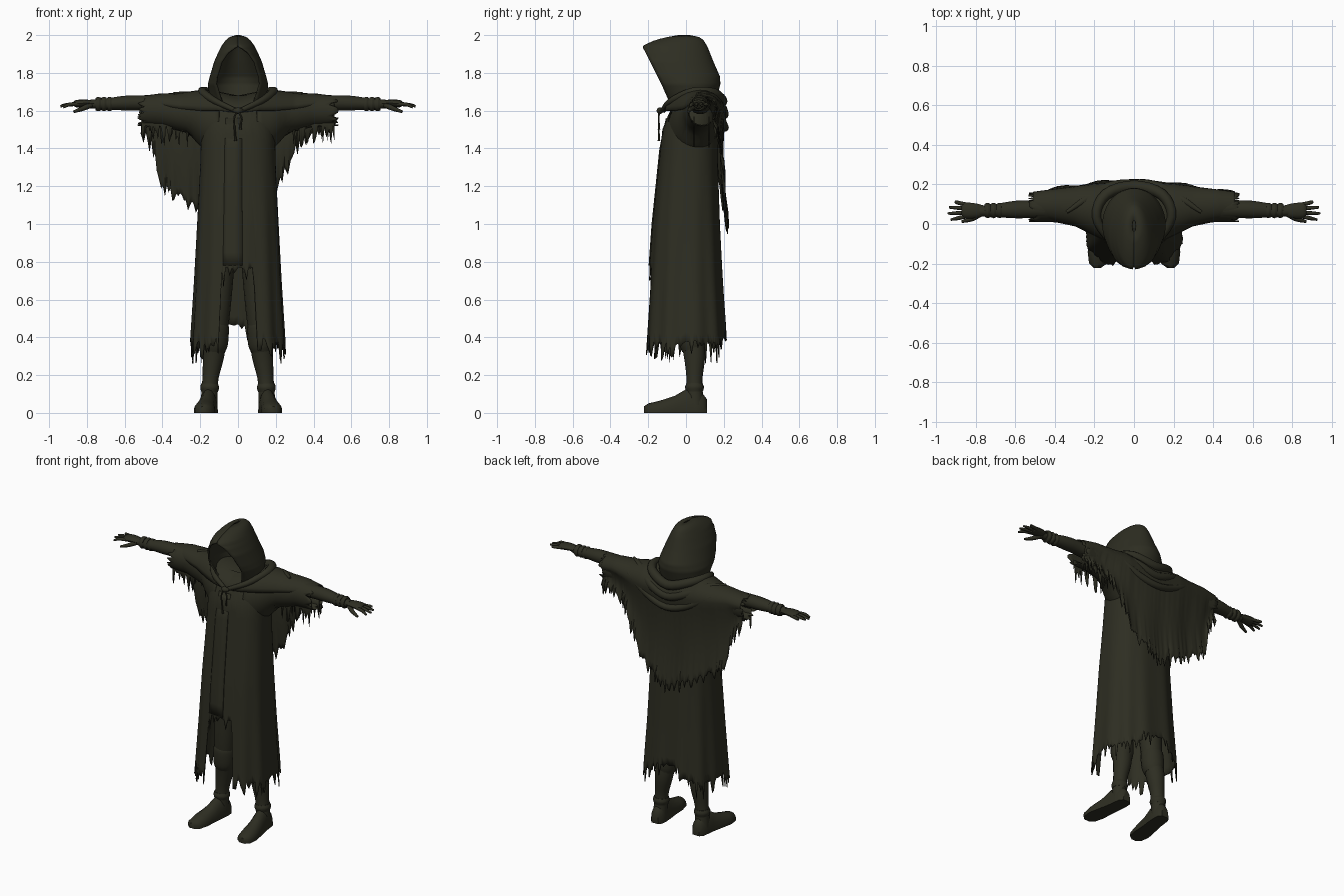
import bpy, bmesh, math, random
from mathutils import Vector

random.seed(4)
if "Cube" in bpy.data.objects:
    bpy.data.objects.remove(bpy.data.objects["Cube"])

cloth = bpy.data.materials.new("dark_olive_cloth")
COLOUR = (0.027, 0.027, 0.016, 1)
cloth.use_nodes = True
cloth.diffuse_color = COLOUR
bsdf = cloth.node_tree.nodes["Principled BSDF"]
bsdf.inputs["Base Color"].default_value = COLOUR
bsdf.inputs["Roughness"].default_value = 0.9


def interp(table, t):
    """Linear lookup in rows of (key, value, value...) with ascending keys."""
    if t <= table[0][0]:
        return table[0][1:]
    for a, b in zip(table, table[1:]):
        if t <= b[0]:
            k = (t - a[0]) / (b[0] - a[0])
            return [p + (q - p) * k for p, q in zip(a[1:], b[1:])]
    return table[-1][1:]


def loft(name, rings, closed=True, caps=False, thick=0.0, angle=50):
    """Skin a list of equal-length point rows."""
    bm = bmesh.new()
    rows = [[bm.verts.new(p) for p in ring] for ring in rings]
    n = len(rows[0])
    for a, b in zip(rows, rows[1:]):
        for i in range(n if closed else n - 1):
            j = (i + 1) % n
            bm.faces.new((a[i], a[j], b[j], b[i]))
    if caps:
        bm.faces.new(rows[0])
        bm.faces.new(rows[-1])
    bmesh.ops.recalc_face_normals(bm, faces=bm.faces)
    me = bpy.data.meshes.new(name)
    bm.to_mesh(me)
    bm.free()
    me.materials.append(cloth)
    ob = bpy.data.objects.new(name, me)
    bpy.context.collection.objects.link(ob)
    if thick:
        mod = ob.modifiers.new("thickness", "SOLIDIFY")
        mod.thickness = thick
    bpy.ops.object.select_all(action="DESELECT")
    ob.select_set(True)
    bpy.context.view_layer.objects.active = ob
    bpy.ops.object.shade_smooth_by_angle(angle=math.radians(angle))
    return ob


def tube(name, pts, sides=10, steps=4, flat=1.0):
    """Round limb or cord through (x, y, z, radius) points, smoothed."""
    p = [Vector(q) for q in pts]
    p = [2 * p[0] - p[1]] + p + [2 * p[-1] - p[-2]]
    path = []
    for a, b, c, d in zip(p, p[1:], p[2:], p[3:]):
        for k in range(steps):
            t = k / steps
            path.append(0.5 * (2 * b + (c - a) * t + (2 * a - 5 * b + 4 * c - d) * t * t
                               + (3 * b - a - 3 * c + d) * t ** 3))
    path.append(p[-2])
    rings = []
    for i, q in enumerate(path):
        d = (path[min(i + 1, len(path) - 1)] - path[max(i - 1, 0)]).to_3d().normalized()
        up = Vector((0, 1, 0)) if abs(d.z) > 0.8 else Vector((0, 0, 1))
        u = d.cross(up).normalized()
        v = u.cross(d)
        ring = []
        for k in range(sides):
            a = math.tau * k / sides
            ring.append(q.to_3d() + q.w * (u * math.cos(a) + v * flat * math.sin(a)))
        rings.append(ring)
    return loft(name, rings, caps=True)


def tear(amount):
    """Random depth of one torn thread: mostly shallow, now and then deep."""
    return amount * (0.25 - random.random() ** 2.5)


def power(v, e):
    return math.copysign(abs(v) ** e, v)


# Robe: height, half width, front, back
ROBE = [(0.25, 0.255, -0.23, 0.22), (0.4, 0.248, -0.215, 0.215), (0.7, 0.23, -0.195, 0.195),
        (1.0, 0.215, -0.175, 0.18), (1.3, 0.2, -0.145, 0.17), (1.5, 0.195, -0.125, 0.17),
        (1.6, 0.18, -0.085, 0.16), (1.68, 0.1, -0.03, 0.12)]


def robe_point(a, z):
    w, f, b = interp(ROBE, z)
    ripple = 1 + 0.022 * math.sin(11 * a + 1) * max(0, 1.4 - z)
    x = w * power(math.sin(a), 0.8) * ripple
    y = (f + b) / 2 - (b - f) / 2 * power(math.cos(a), 0.8) * ripple
    return Vector((x, y, z))


N = 144
columns = []
for i in range(N):
    a = math.tau * i / N
    p = robe_point(a, 0.5)
    hem = 0.4 - 0.05 * min(1, abs(p.x) / 0.2) + tear(0.12)
    if abs(p.x) < 0.1:
        hem = 0.74 + tear(0.12) if p.y < 0 else 0.45 + tear(0.1)
    columns.append([robe_point(a, 1.68 + (hem - 1.68) * r / 26) for r in range(27)])
loft("robe", [list(r) for r in zip(*columns)], thick=0.006)

# Overlapping front edge of the robe
edge = [[robe_point(a, z) + Vector((0, -0.006, 0)) for a in (-0.28, -0.18, -0.05, 0.06)]
        for z in (1.56, 1.4, 1.2, 1.0, 0.85, 0.78)]
loft("robe_front_overlap", edge, closed=False, thick=0.006)

# Hood: height, front, back, half width, half sweep in degrees
HOOD = [(1.6, -0.06, 0.14, 0.13, 150), (1.66, -0.095, 0.16, 0.15, 142),
        (1.74, -0.13, 0.182, 0.16, 132), (1.78, -0.15, 0.18, 0.15, 130),
        (1.86, -0.19, 0.145, 0.126, 134), (1.91, -0.215, 0.125, 0.104, 148),
        (1.935, -0.23, 0.115, 0.091, 172), (1.945, -0.228, 0.11, 0.086, 179.5),
        (1.975, -0.16, 0.092, 0.064, 179.5), (1.992, -0.09, 0.065, 0.042, 179.5),
        (2.0, -0.04, 0.02, 0.01, 179.5)]
rings = []
for k in range(41):
    z = 1.6 + 0.01 * k
    f, b, w, sweep = interp(HOOD, z)
    end = math.cos(math.radians(sweep))
    ring = []
    for i in range(37):
        a = math.radians(sweep) * (i / 18 - 1)
        ring.append((w * math.sin(a), f + (b - f) * (math.cos(a) - end) / (1 - end), z))
    rings.append(ring)
loft("hood", rings, closed=False, thick=0.01, angle=60)

# Cape over the shoulders, hanging behind with a torn, lopsided hem
SHOULDER = [(0, -0.12, 1.59, 1.68, 0.212), (0.1, -0.11, 1.6, 1.7, 0.21),
            (0.2, -0.06, 1.6, 1.71, 0.205), (0.3, -0.01, 1.61, 1.695, 0.19),
            (0.42, 0.02, 1.63, 1.69, 0.175), (0.53, 0.03, 1.62, 1.675, 0.16)]
HEM = [(-0.51, 1.5), (-0.45, 1.4), (-0.4, 1.2), (-0.2, 1.07), (0, 0.99),
       (0.19, 1.13), (0.25, 1.3), (0.34, 1.46), (0.51, 1.5)]
columns = []
for i in range(101):
    x = -0.51 + 1.02 * i / 100
    f, zf, zt, b = interp(SHOULDER, abs(x))
    hem = interp(HEM, x)[0] + tear(0.09)
    col = []
    for k in range(13):
        a = math.pi * k / 12
        col.append((x, (f + b) / 2 - (b - f) / 2 * math.cos(a), zf + (zt - zf) * math.sin(a)))
    for k in range(1, 13):
        fold = 0.006 * math.sin(x * 30) * k / 12
        z = zf + (hem - zf) * k / 12
        col.append((x, b + fold + 0.02 * max(0, 1.5 - z) - 0.02 * math.sin(math.pi * k / 12), z))
    columns.append(col)
loft("cape", columns, closed=False, thick=0.006)


def mirrored(half):
    return [(-x, y, z, r) for x, y, z, r in reversed(half[1:])] + half


# Gathered folds round the neck and across the back
tube("neck_fold", mirrored([(0, 0.19, 1.65, 0.03), (0.14, 0.15, 1.69, 0.028),
                            (0.19, 0.04, 1.7, 0.024), (0.12, -0.08, 1.65, 0.018),
                            (0.01, -0.125, 1.6, 0.012)]))
tube("upper_back_fold", mirrored([(0, 0.2, 1.58, 0.026), (0.13, 0.185, 1.62, 0.026),
                                  (0.25, 0.12, 1.68, 0.02), (0.34, 0.06, 1.69, 0.008)]))
tube("lower_back_fold", mirrored([(0, 0.205, 1.51, 0.022), (0.15, 0.19, 1.55, 0.022),
                                  (0.3, 0.165, 1.64, 0.018), (0.42, 0.1, 1.68, 0.008)]))

# Clasp and cords
tube("clasp", [(-0.025, -0.13, 1.6, 0.008), (0, -0.138, 1.6, 0.018), (0.025, -0.13, 1.6, 0.008)])
for s, low in ((-1, 1.44), (1, 1.5)):
    tube("cord", [(0, -0.14, 1.6, 0.005), (s * 0.02, -0.145, 1.56, 0.005),
                  (s * 0.015, -0.143, low + 0.03, 0.005), (s * 0.012, -0.143, low, 0.008)], sides=6)

# Sleeve: distance out, centre height, half height, centre depth, half depth
SLEEVE = [(0.1, 1.5, 0.17, 0.03, 0.13), (0.2, 1.545, 0.135, 0.05, 0.11),
          (0.26, 1.58, 0.1, 0.07, 0.09), (0.4, 1.6, 0.085, 0.085, 0.075),
          (0.54, 1.6, 0.08, 0.085, 0.075)]
FOOT = [(-0.222, 0.018, 0.035, 0.185), (-0.2, 0.045, 0.05, 0.182), (-0.14, 0.056, 0.064, 0.178),
        (-0.06, 0.05, 0.09, 0.168), (0.0, 0.047, 0.125, 0.158), (0.05, 0.046, 0.13, 0.153),
        (0.09, 0.042, 0.1, 0.151), (0.112, 0.025, 0.07, 0.15)]

for s, side in ((1, "left"), (-1, "right")):
    # Sleeve with torn end
    columns = []
    for i in range(48):
        a = math.tau * i / 48
        end = 0.52 + tear(0.05)
        col = []
        for k in range(15):
            x = 0.1 + (end - 0.1) * k / 14
            zc, rz, yc, ry = interp(SLEEVE, x)
            col.append((s * x, yc + ry * math.sin(a), zc + rz * math.cos(a)))
        columns.append(col)
    loft(side + "_sleeve", [list(r) for r in zip(*columns)], thick=0.006)

    # Rags hanging under the sleeve
    for y in (0.045, 0.125):
        rags = []
        for i in range(30):
            x = 0.26 + 0.25 * i / 29
            low = 1.5 + tear(0.13)
            rags.append([(s * x, y, z) for z in (1.57, 1.53, min(low, 1.52))])
        loft(side + "_sleeve_rags", rags, closed=False, thick=0.005)

    # Arm, wrist wraps and hand
    tube(side + "_arm", [(s * 0.3, 0.075, 1.63, 0.055), (s * 0.5, 0.075, 1.64, 0.046),
                         (s * 0.6, 0.073, 1.64, 0.044), (s * 0.7, 0.068, 1.635, 0.033),
                         (s * 0.78, 0.065, 1.635, 0.026)], sides=14, flat=0.9)
    for x in (0.68, 0.71, 0.74):
        tube(side + "_wrist_wrap", [(s * (x - 0.014), 0.068, 1.635, 0.034),
                                    (s * x, 0.068, 1.635, 0.039),
                                    (s * (x + 0.014), 0.067, 1.635, 0.033)], sides=14)
    tube(side + "_palm", [(s * 0.755, 0.066, 1.637, 0.026), (s * 0.8, 0.067, 1.64, 0.037),
                          (s * 0.85, 0.068, 1.637, 0.04), (s * 0.868, 0.068, 1.633, 0.03)],
         sides=12, flat=0.5)
    for k, reach in enumerate((0.925, 0.94, 0.935, 0.905)):
        y, spread = 0.04 + 0.019 * k, 0.012 * (k - 1.5)
        tube(side + "_finger", [(s * 0.84, y, 1.635, 0.01), (s * 0.89, y + spread * 0.6, 1.633, 0.01),
                                (s * reach, y + spread, 1.618 + 0.005 * k, 0.006)], sides=8)
    tube(side + "_thumb", [(s * 0.78, 0.05, 1.63, 0.016), (s * 0.82, 0.026, 1.612, 0.013),
                           (s * 0.87, 0.012, 1.594, 0.007)], sides=8)

    # Leg, boot cuff, ankle strap and shoe
    tube(side + "_leg", [(s * 0.085, 0.03, 0.95, 0.08), (s * 0.105, 0.025, 0.6, 0.07),
                         (s * 0.118, 0.03, 0.42, 0.062), (s * 0.13, 0.045, 0.3, 0.056),
                         (s * 0.145, 0.045, 0.19, 0.043), (s * 0.15, 0.045, 0.12, 0.043),
                         (s * 0.153, 0.05, 0.04, 0.045)], sides=16)
    tube(side + "_boot_cuff", [(s * 0.115, 0.028, 0.48, 0.06), (s * 0.117, 0.028, 0.45, 0.069),
                               (s * 0.121, 0.033, 0.37, 0.068), (s * 0.125, 0.038, 0.33, 0.058)],
         sides=16)
    tube(side + "_ankle_strap", [(s * 0.149, 0.045, 0.155, 0.044), (s * 0.15, 0.045, 0.135, 0.05),
                                 (s * 0.151, 0.045, 0.112, 0.044)], sides=16)
    rings = []
    for y, w, h, x in FOOT:
        ring = [(s * x - w, y, 0), (s * x + w, y, 0)]
        for k in range(9):
            a = math.pi * k / 8
            ring.append((s * x + w * math.cos(a), y, 0.015 + (h - 0.015) * math.sin(a)))
        rings.append(ring)
    loft(side + "_shoe", rings, caps=True)
